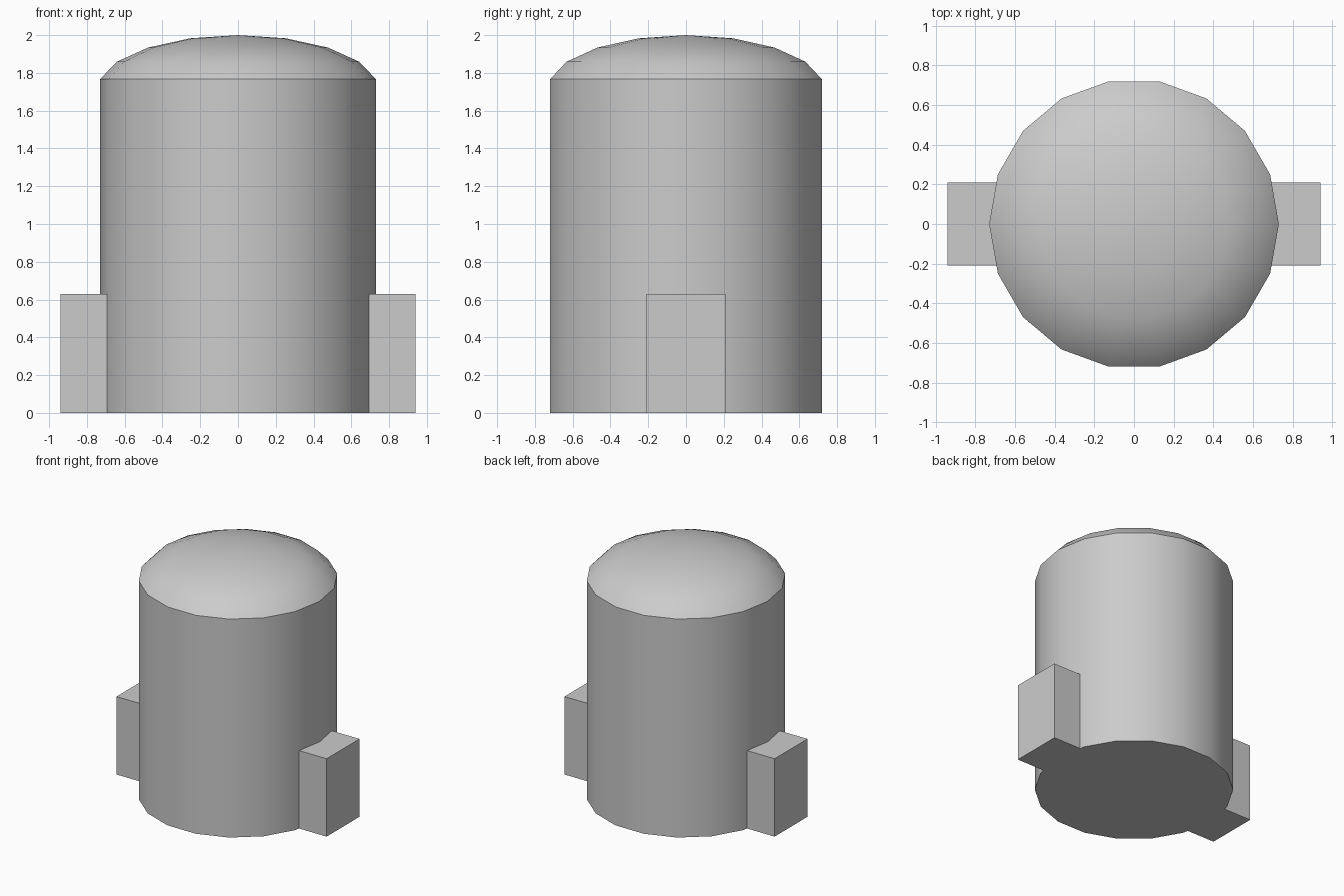
import bpy, bmesh
from math import sin, cos, pi, radians

cube = bpy.data.objects.get("Cube")
if cube:
    bpy.data.objects.remove(cube, do_unlink=True)

SIDES = 18
RADIUS = 0.73
WALL_TOP = 1.767
DOME_HEIGHT = 2.0 - WALL_TOP

grey = bpy.data.materials.new("plain grey")
grey.use_nodes = True
colour = (0.6, 0.6, 0.6, 1)
grey.diffuse_color = colour
grey.node_tree.nodes["Principled BSDF"].inputs["Base Color"].default_value = colour


def finish(name, bm, smooth=False):
    bmesh.ops.recalc_face_normals(bm, faces=bm.faces)
    mesh = bpy.data.meshes.new(name)
    bm.to_mesh(mesh)
    bm.free()
    mesh.materials.append(grey)
    obj = bpy.data.objects.new(name, mesh)
    bpy.context.collection.objects.link(obj)
    if smooth:
        bpy.ops.object.select_all(action="DESELECT")
        obj.select_set(True)
        bpy.context.view_layer.objects.active = obj
        bpy.ops.object.shade_smooth_by_angle(angle=radians(35))
    return obj


def ring(bm, r, z):
    return [bm.verts.new((r * cos(2 * pi * i / SIDES), r * sin(2 * pi * i / SIDES), z))
            for i in range(SIDES)]


def bridge(bm, low, high):
    for i in range(SIDES):
        j = (i + 1) % SIDES
        bm.faces.new((low[i], low[j], high[j], high[i]))


# Tank: round wall, flat base and shallow elliptical dome
bm = bmesh.new()
rim = ring(bm, RADIUS, 0)
bm.faces.new(rim)
for angle in (80, 60, 40, 20):
    a = radians(angle)
    drop = DOME_HEIGHT * (1 - cos(a)) / (1 - cos(radians(80)))
    upper = ring(bm, RADIUS * sin(a) / sin(radians(80)), 2.0 - drop)
    bridge(bm, rim, upper)
    rim = upper
apex = bm.verts.new((0, 0, 2))
for i in range(SIDES):
    bm.faces.new((rim[i], rim[(i + 1) % SIDES], apex))
# Keep the rim between wall and dome crisp
for edge in bm.edges:
    edge.smooth = not all(abs(v.co.z - WALL_TOP) < 0.001 for v in edge.verts)
finish("tank", bm, smooth=True)

# Side blocks, each with its inner end fitted to the tank wall
HALF = 0.21
step = 2 * pi / SIDES
wall_x = RADIUS - RADIUS * (1 - cos(step)) * HALF / (RADIUS * sin(step))
for name, side in (("left_block", 1), ("right_block", -1)):
    bm = bmesh.new()
    outline = [(wall_x, -HALF), (0.94, -HALF), (0.94, HALF), (wall_x, HALF), (RADIUS, 0)]
    base = bm.faces.new([bm.verts.new((side * x, y, 0)) for x, y in outline])
    top = bmesh.ops.extrude_face_region(bm, geom=[base], use_keep_orig=True)
    for v in top["geom"]:
        if isinstance(v, bmesh.types.BMVert):
            v.co.z = 0.63
    finish(name, bm)
